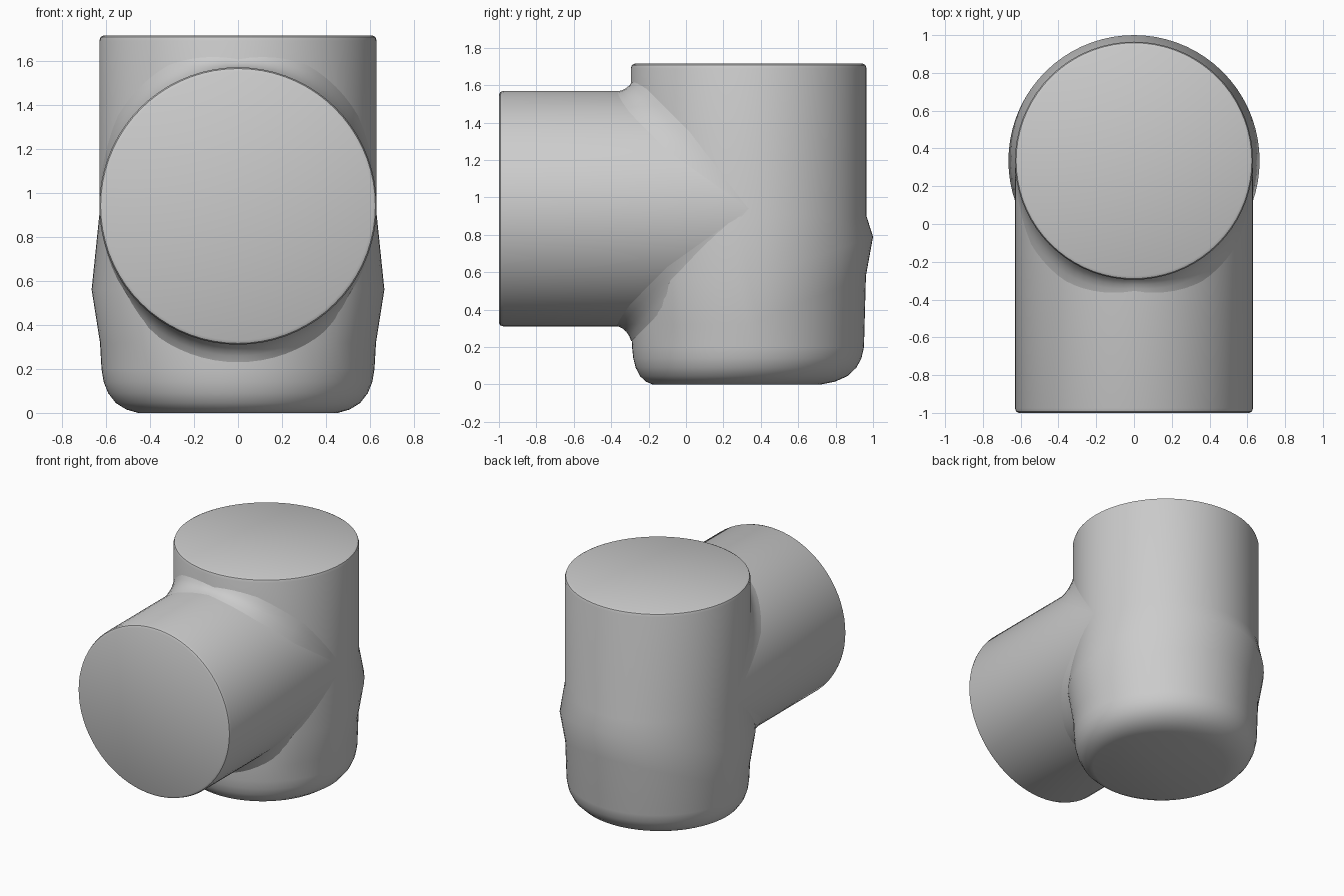
import bpy, bmesh
from math import sin, cos, pi
from mathutils import Vector

if "Cube" in bpy.data.objects:
    bpy.data.objects.remove(bpy.data.objects["Cube"], do_unlink=True)

R = 0.63          # shared pipe radius
CY, CZ = 0.335, 0.94   # upright axis y, branch axis z
TOP = 1.715
SEG = 72

grey = bpy.data.materials.new("plain grey")
grey.use_nodes = True
colour = (0.6, 0.6, 0.6, 1)
grey.diffuse_color = colour
grey.node_tree.nodes["Principled BSDF"].inputs["Base Color"].default_value = colour


def loft(name, rings, caps=True, angle=35):
    """Join closed rings of points into one skin."""
    bm = bmesh.new()
    loops = [[bm.verts.new(p) for p in ring] for ring in rings]
    for a, b in zip(loops, loops[1:]):
        n = len(a)
        for i in range(n):
            j = (i + 1) % n
            bm.faces.new((a[i], a[j], b[j], b[i]))
    if caps:
        bm.faces.new(loops[0])
        bm.faces.new(loops[-1])
    bmesh.ops.recalc_face_normals(bm, faces=bm.faces)
    mesh = bpy.data.meshes.new(name)
    bm.to_mesh(mesh)
    bm.free()
    obj = bpy.data.objects.new(name, mesh)
    bpy.context.collection.objects.link(obj)
    mesh.materials.append(grey)
    bpy.ops.object.select_all(action='DESELECT')
    obj.select_set(True)
    bpy.context.view_layer.objects.active = obj
    bpy.ops.object.shade_smooth_by_angle(angle=angle * pi / 180)
    return obj


def clamp(v):
    return max(0.0, min(1.0, v))


angles = [2 * pi * i / SEG for i in range(SEG)]


def upright_ring(radius, height):
    """Ring around the upright axis; both arguments are functions of the
    cosine from the back."""
    return [(radius(cos(a)) * sin(a), CY + radius(cos(a)) * cos(a), height(cos(a)))
            for a in angles]


# Upright body: rounded foot, slanted ridge, straight barrel
def ridge(c):
    return 0.035 * clamp((c + 0.85) / 0.2)


rings = []
for inset, z in ((0.18, 0), (0.125, 0.015), (0.075, 0.045), (0.04, 0.09),
                 (0.02, 0.14), (0.01, 0.2)):
    rings.append(upright_ring(lambda c, i=inset: R - i * (1 + 0.35 * c),
                              lambda c, z=z: z))
rings += [
    upright_ring(lambda c: R - 0.003, lambda c: 0.32 + 0.26 * max(c, 0)),
    upright_ring(lambda c: R + ridge(c), lambda c: 0.56 + 0.23 * max(c, 0)),
    upright_ring(lambda c: R, lambda c: 0.9),
    upright_ring(lambda c: R, lambda c: TOP - 0.025),
    upright_ring(lambda c: R - 0.006, lambda c: TOP - 0.007),
    upright_ring(lambda c: R - 0.02, lambda c: TOP),
]
loft("upright_body", rings)

# Branch pipe pointing forward
loft("branch_pipe", [
    [(r * sin(a), y, CZ + r * cos(a)) for a in angles]
    for r, y in ((R - 0.02, -1), (R - 0.006, -0.993), (R, -0.975), (R, CY))])

# Faceted collar that blends the branch into the body
rows = 5
collar = [[] for _ in range(rows)]
for a in angles:
    s, c = sin(a), cos(a)
    fade = clamp(abs(c) * 2)
    rise = (0.04 + 0.06 * clamp(abs(s) * 2)) if c > 0 else 0.08
    reach = 0.07 + 0.06 * clamp(abs(s) * 1.7)
    corner = Vector((R * s, CY - R * abs(c), CZ + R * c))
    on_body = corner + Vector((0, 0.003, fade * rise * (1 if c > 0 else -1)))
    on_pipe = corner + Vector((0, -reach * fade, -0.003 * c))
    middle = corner.lerp((on_body + on_pipe) / 2, 0.45)
    for i in range(rows):
        t = i / (rows - 1)
        collar[i].append(on_body * (1 - t) ** 2 + middle * 2 * t * (1 - t) + on_pipe * t * t)
loft("joint_collar", collar, caps=False)
